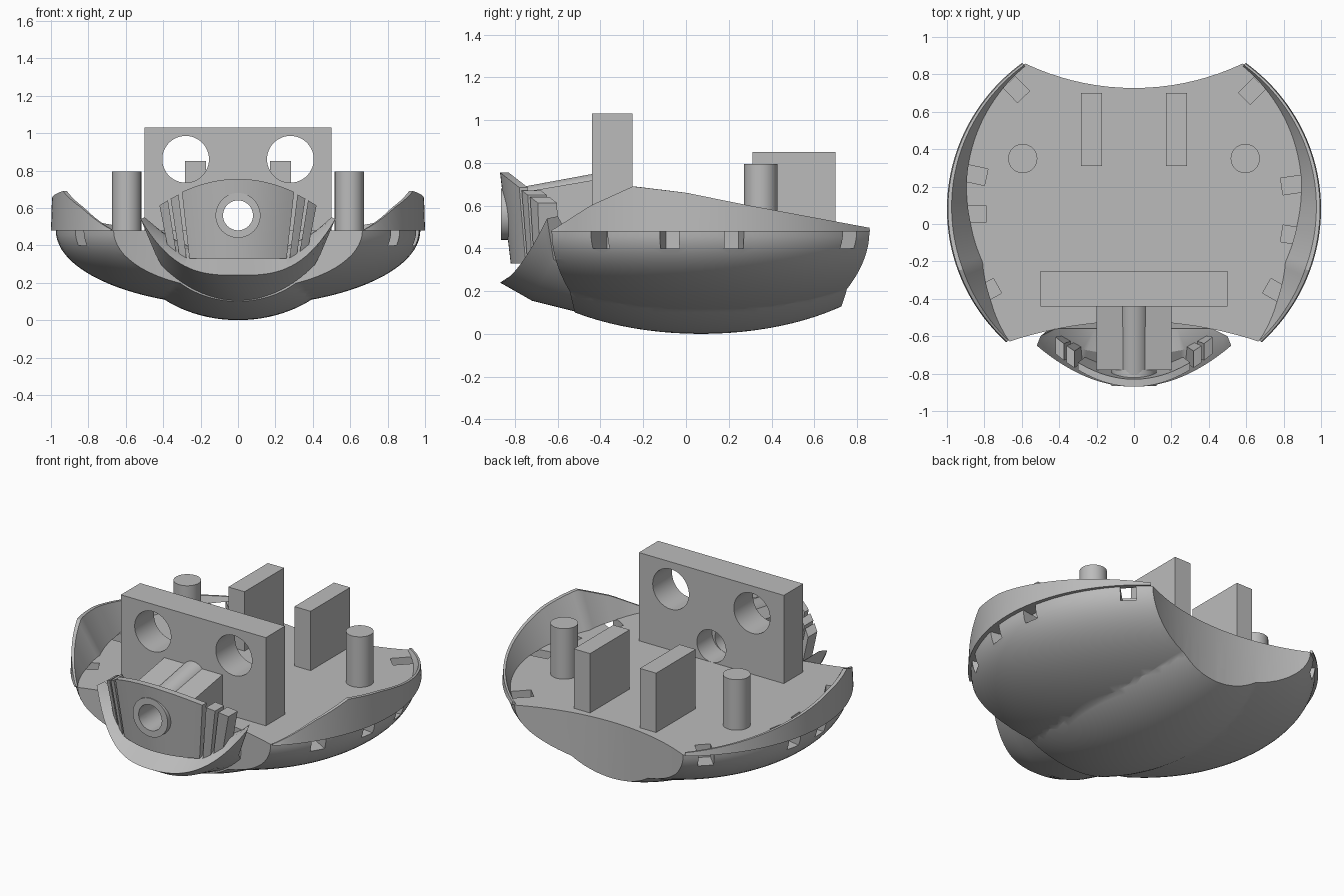
import bpy, bmesh
from math import sin, cos, atan2
from mathutils import Vector, Matrix

old = bpy.data.objects.get("Cube")
if old:
    bpy.data.objects.remove(old, do_unlink=True)

grey = bpy.data.materials.new("plain grey")
grey.use_nodes = True
grey.diffuse_color = (0.5, 0.5, 0.5, 1)
grey.node_tree.nodes["Principled BSDF"].inputs["Base Color"].default_value = (0.5, 0.5, 0.5, 1)

DECK = 0.48
MID_Y = 0.08


def finish(name, bm):
    bm.normal_update()
    bmesh.ops.recalc_face_normals(bm, faces=bm.faces)
    if bm.calc_volume(signed=True) < 0:
        bmesh.ops.reverse_faces(bm, faces=bm.faces)
    mesh = bpy.data.meshes.new(name)
    bm.to_mesh(mesh)
    bm.free()
    mesh.materials.append(grey)
    obj = bpy.data.objects.new(name, mesh)
    bpy.context.collection.objects.link(obj)
    return obj


def activate(obj):
    bpy.ops.object.select_all(action='DESELECT')
    obj.select_set(True)
    bpy.context.view_layer.objects.active = obj


def smooth(obj):
    activate(obj)
    bpy.ops.object.shade_smooth_by_angle(angle=0.5)


def box(name, x, y, z, turn=Matrix()):
    bm = bmesh.new()
    bmesh.ops.create_cube(bm, size=1)
    for v in bm.verts:
        v.co = turn @ Vector([a + (b - a) * (c + 0.5) for (a, b), c in zip((x, y, z), v.co)])
    return finish(name, bm)


def rod(name, start, end, radius, sides=48):
    start, end = Vector(start), Vector(end)
    axis = end - start
    bm = bmesh.new()
    bmesh.ops.create_cone(bm, cap_ends=True, segments=sides, radius1=radius,
                          radius2=radius, depth=axis.length)
    spin = axis.to_track_quat('Z', 'Y').to_matrix().to_4x4()
    bm.transform(Matrix.Translation((start + end) / 2) @ spin)
    return finish(name, bm)


def ellipsoid(name, centre, radii):
    bm = bmesh.new()
    bmesh.ops.create_uvsphere(bm, u_segments=96, v_segments=48, radius=1)
    bm.transform(Matrix.Translation(centre) @ Matrix.Diagonal((*radii, 1)))
    return finish(name, bm)


def loft(name, sections):
    """Skin closed sections of equal length and cap both ends."""
    bm = bmesh.new()
    rings = [[bm.verts.new(p) for p in s] for s in sections]
    n = len(rings[0])
    for a, b in zip(rings, rings[1:]):
        for i in range(n):
            j = (i + 1) % n
            bm.faces.new((a[i], a[j], b[j], b[i]))
    bm.faces.new(rings[0])
    bm.faces.new(rings[-1])
    return finish(name, bm)


def carve(obj, cutter, operation='DIFFERENCE'):
    cutter.hide_render = True
    activate(obj)
    mod = obj.modifiers.new("carve", 'BOOLEAN')
    mod.operation, mod.solver, mod.object = operation, 'EXACT', cutter
    bpy.ops.object.modifier_apply(modifier=mod.name)
    bpy.data.objects.remove(cutter, do_unlink=True)


# Hull: wide bowl joined with a deeper keel, then trimmed
hull = ellipsoid("hull", (0, MID_Y, DECK), (0.975, 0.97, 0.405))
carve(hull, ellipsoid("keel", (0, 0.07, DECK + 0.003), (0.62, 0.967, 0.483)), 'UNION')
carve(hull, box("top_cutter", (-2, 2), (-2, 2), (DECK, 2)))
carve(hull, rod("rear_cutter", (0, 2.083, -1), (0, 2.083, 2), 1.356, 128))
carve(hull, rod("front_cutter", (0, -2.62, -1), (0, -2.62, 2), 2.1, 192))

# Slots through the hull wall, open to the deck
slots = [(0.59, 0.67), (0.79, 0.20), (0.79, -0.05), (0.71, -0.33),
         (-0.59, 0.68), (-0.79, 0.25), (-0.79, 0.055), (-0.73, -0.33)]
for x, y in slots:
    turn = Matrix.Translation((x, y, 0)) @ Matrix.Rotation(atan2(y - MID_Y, x), 4, 'Z')
    carve(hull, box("slot_cutter", (0, 0.4), (-0.045, 0.045), (0.40, 0.6), turn))
smooth(hull)

# Raised side rims
RIM = [(-0.63, 0.485), (-0.45, 0.60), (-0.25, 0.69), (0, 0.66), (0.3, 0.6), (0.87, 0.495)]


def rim_height(y):
    for (y0, z0), (y1, z1) in zip(RIM, RIM[1:]):
        if y <= y1:
            return z0 + (z1 - z0) * max(0, (y - y0) / (y1 - y0))
    return RIM[-1][1]


for side, label in ((1, "left"), (-1, "right")):
    sections = []
    for i in range(49):
        a = -0.82 + i / 48 * (0.82 + 0.93)
        h = rim_height(MID_Y + 0.975 * sin(a))
        w = 0.6 * (h - DECK)
        sections.append([(side * r * cos(a), MID_Y + 0.975 * r * sin(a), z) for r, z in
                         ((1, DECK - 0.002), (0.995, h), (0.985 - 0.1 * w, h), (0.985 - w, DECK - 0.002))])
    smooth(loft(label + "_rim", sections))

# Nose: upturned lip sweeping to a raised tip on each side
sections = []
for i in range(41):
    t = i / 20 - 1
    q, c = t * t, abs(t) ** 3
    sections.append([(0.52 * t, -0.87 + 0.22 * q, 0.24 + 0.30 * c),
                     (0.50 * t, -0.70 + 0.10 * q, 0.35 + 0.20 * c),
                     (0.42 * t, -0.56, 0.34 + 0.14 * q),
                     (0.38 * t, -0.50, 0.10 + 0.14 * q),
                     (0.44 * t, -0.72 + 0.10 * q, 0.155 + 0.195 * q)])
smooth(loft("nose", sections))


# Curved face plate with side strips
def plate(name, u0, u1, top, back=0.04):
    sections = []
    for i in range(25):
        u = u0 + (u1 - u0) * i / 24
        q = u * u
        front = [(0.30 * u, -0.87 + 0.09 * q, top - 0.07 * q),
                 (0.26 * u, -0.82 + 0.07 * q, 0.33)]
        rear = [(x, y + back, z) for x, y, z in reversed(front)]
        sections.append(front + rear)
    return loft(name, sections)


face = plate("face_plate", -1, 1, 0.755)
collar = rod("collar", (0, -0.865, 0.56), (0, -0.78, 0.56), 0.12)
for s, label in ((1, "left"), (-1, "right")):
    for a, b, place in ((1.06, 1.2, "inner"), (1.25, 1.4, "outer")):
        smooth(plate(f"{label}_{place}_strip", s * a, s * b, 0.75, 0.09))

# Block behind the face plate, with a sloping top and a round ridge
block = loft("block", [[(x, -0.78, 0.36), (x, -0.78, 0.66), (x, -0.43, 0.72), (x, -0.43, 0.36)]
                       for x in (-0.2, 0.2)])
ridge = rod("ridge", (0, -0.80, 0.60), (0, -0.42, 0.67), 0.08)

# Upright panel with two round openings and a lower bore
panel = box("panel", (-0.5, 0.5), (-0.44, -0.25), (0.42, 1.03))
for x in (-0.28, 0.28):
    carve(panel, rod("opening_cutter", (x, -1, 0.86), (x, 0, 0.86), 0.125))
carve(panel, rod("rear_bore_cutter", (0, -0.40, 0.58), (0, 0, 0.58), 0.1))
for part in (face, collar, block, ridge, panel):
    carve(part, rod("bore_cutter", (0, -1.5, 0.56), (0, 0, 0.56), 0.08))
    smooth(part)

# Deck posts and rear blocks
for side, label in ((1, "left"), (-1, "right")):
    x = 0.595 * side
    smooth(rod(label + "_post", (x, 0.35, 0.45), (x, 0.35, 0.795), 0.078))
    x = 0.228 * side
    box(label + "_rear_block", (x - 0.056, x + 0.056), (0.31, 0.70), (0.45, 0.85))
